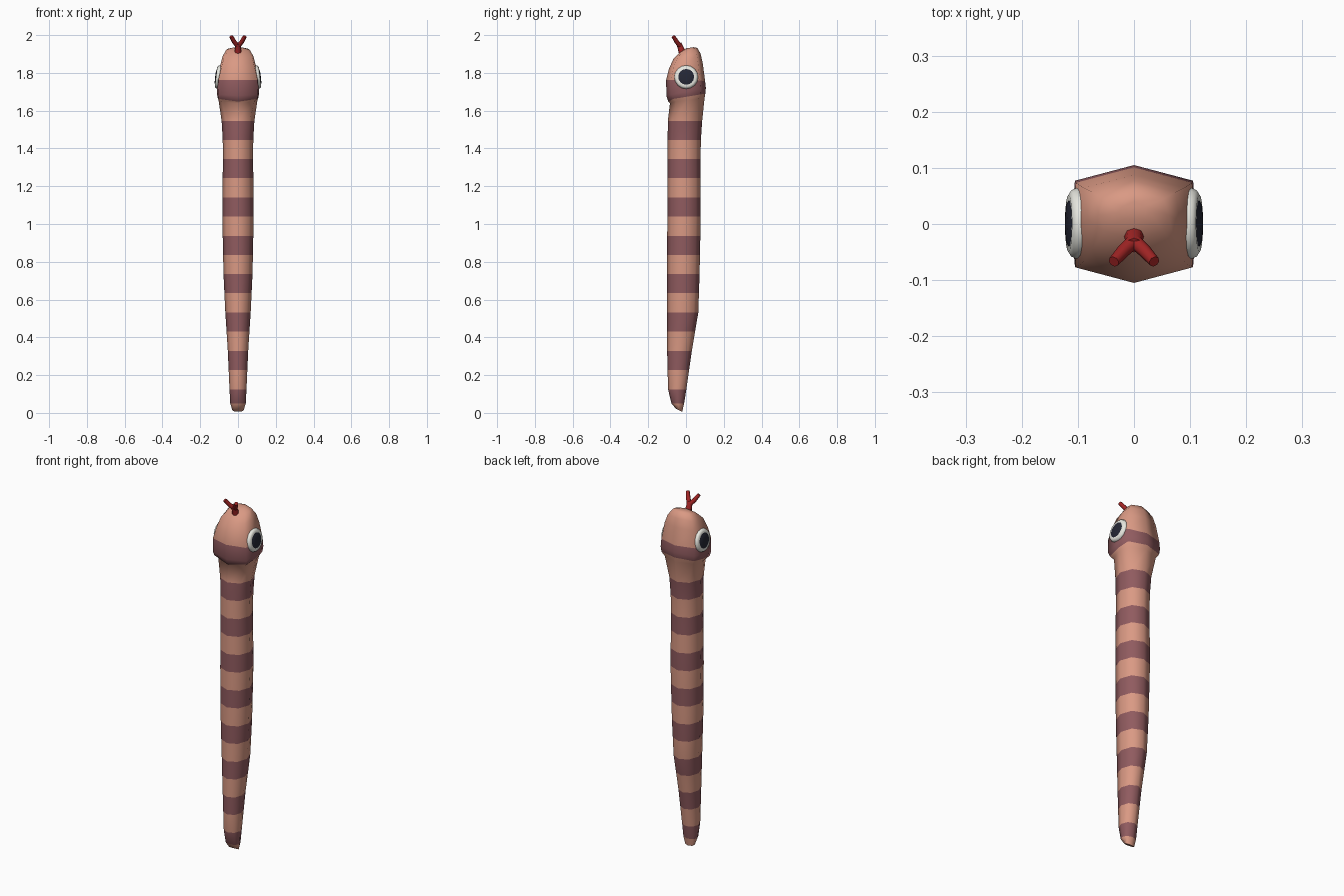
import bpy
import bmesh
from math import sin, cos, pi, radians
from mathutils import Matrix, Vector

cube = bpy.data.objects.get("Cube")
if cube:
    bpy.data.objects.remove(cube)


def material(name, rgb):
    m = bpy.data.materials.new(name)
    m.use_nodes = True
    m.diffuse_color = (*rgb, 1)
    m.node_tree.nodes["Principled BSDF"].inputs["Base Color"].default_value = (*rgb, 1)
    return m


SKIN = material("salmon skin", (0.70, 0.32, 0.23))
STRIPE = material("dusky stripe", (0.28, 0.105, 0.115))
RED = material("tongue red", (0.36, 0.018, 0.018))
WHITE = material("eye white", (0.80, 0.80, 0.74))
PUPIL = material("pupil navy", (0.018, 0.02, 0.035))


def finish(bm, name, mats, angle):
    bmesh.ops.recalc_face_normals(bm, faces=bm.faces)
    mesh = bpy.data.meshes.new(name)
    bm.to_mesh(mesh)
    bm.free()
    obj = bpy.data.objects.new(name, mesh)
    bpy.context.collection.objects.link(obj)
    for m in mats:
        mesh.materials.append(m)
    bpy.ops.object.select_all(action="DESELECT")
    obj.select_set(True)
    bpy.context.view_layer.objects.active = obj
    bpy.ops.object.shade_smooth_by_angle(angle=radians(angle))
    return obj


def loft(bm, loops, colours):
    """Bridge closed loops of points; colours gives one slot per band."""
    rings = [[bm.verts.new(p) for p in loop] for loop in loops]
    n = len(rings[0])
    for a, b, c in zip(rings, rings[1:], colours):
        for i in range(n):
            j = (i + 1) % n
            bm.faces.new((a[i], a[j], b[j], b[i])).material_index = c
    bm.faces.new(rings[0]).material_index = colours[0]
    bm.faces.new(rings[-1]).material_index = colours[-1]


# Body profile: height, half width, front y, back y
BODY = [(0.125, 0.045, -0.095, 0.002), (0.33, 0.054, -0.10, 0.031),
        (0.53, 0.067, -0.10, 0.065), (0.74, 0.077, -0.10, 0.072),
        (1.04, 0.083, -0.099, 0.078), (1.35, 0.08, -0.098, 0.077),
        (1.46, 0.081, -0.097, 0.079), (1.55, 0.087, -0.096, 0.086)]


def body_at(z):
    for lo, hi in zip(BODY, BODY[1:]):
        if z <= hi[0]:
            t = (z - lo[0]) / (hi[0] - lo[0])
            return [a + (b - a) * t for a, b in zip(lo, hi)][1:]
    return BODY[-1][1:]


def ring(half, front, back, z_front, z_back, cx=0.72, cy=0.72, chin=0):
    """Eight-sided ring; cx, cy place its corners, chin lowers its front point."""
    section = [(0, -1), (cx, -cy), (1, 0), (cx, cy), (0, 1), (-cx, cy), (-1, 0), (-cx, -cy)]
    mid, depth = (front + back) / 2, (back - front) / 2
    z_mid, z_half = (z_front + z_back) / 2, (z_back - z_front) / 2
    points = [(half * sx, mid + depth * sy, z_mid + z_half * sy) for sx, sy in section]
    points[0] = (0, front, z_front - chin)
    return points


# Tail tip
loops = [ring(0.030, -0.054, -0.020, 0.022, 0.006), ring(0.041, -0.077, -0.010, 0.05, 0.05)]
colours = [0]
# Banded trunk, with a ring at every stripe edge
for k in range(8):
    top = 0.125 + 0.203 * k
    if k:
        bottom = top - 0.1
        loops.append(ring(*body_at(bottom), bottom, bottom))
        colours.append(0)
    loops.append(ring(*body_at(top), top, top))
    colours.append(1)
# Neck, jaw band and head: half width, front y, back y, front z, back z, corner, chin, colour below
for half, front, back, zf, zb, corner, chin, colour in [
        (0.103, -0.085, 0.098, 1.645, 1.665, 0.84, 0.006, 0),
        (0.109, -0.094, 0.102, 1.658, 1.69, 0.93, 0.010, 0),
        (0.112, -0.104, 0.105, 1.68, 1.72, 0.94, 0, 1),
        (0.110, -0.105, 0.101, 1.763, 1.758, 0.94, 0, 1),
        (0.095, -0.091, 0.088, 1.82, 1.855, 0.94, 0, 0),
        (0.081, -0.066, 0.077, 1.876, 1.902, 0.92, 0, 0),
        (0.062, -0.028, 0.060, 1.913, 1.932, 0.84, 0, 0),
        (0.028, 0.0, 0.040, 1.930, 1.936, 0.72, 0, 0)]:
    loops.append(ring(half, front, back, zf, zb, corner, corner * 0.78, chin))
    colours.append(colour)
bm = bmesh.new()
loft(bm, loops, colours)
finish(bm, "striped_body", [SKIN, STRIPE], 80)

# Eyes: turned profile of depth and radius, leaning with the head
EYE = [(-0.012, 0.060), (0.004, 0.063), (0.013, 0.059), (0.018, 0.051),
       (0.017, 0.042), (0.020, 0.036), (0.022, 0.018)]
for name, side in (("left_eye", 1), ("right_eye", -1)):
    bm = bmesh.new()
    loft(bm, [[(d, r * cos(2 * pi * i / 16), r * sin(2 * pi * i / 16)) for i in range(16)]
              for d, r in EYE], [0, 0, 0, 0, 1, 1])
    lean = Matrix.Translation((0.099, 0.001, 1.777)) @ Matrix.Rotation(radians(-7), 4, "Y")
    bm.transform(Matrix.Diagonal((side, 1, 1, 1)) @ lean)
    finish(bm, name, [WHITE, PUPIL], 60)


def tube(bm, points, radii, sides=8):
    points = [Vector(p) for p in points]
    loops = []
    for i, (p, r) in enumerate(zip(points, radii)):
        axis = points[min(i + 1, len(points) - 1)] - points[max(i - 1, 0)]
        turn = axis.to_track_quat("Z", "Y")
        loops.append([p + turn @ Vector((r * cos(2 * pi * s / sides), r * sin(2 * pi * s / sides), 0))
                      for s in range(sides)])
    loft(bm, loops, [0] * (len(points) - 1))


# Forked tongue: one stem and two mirrored prongs
bm = bmesh.new()
tube(bm, [(0, -0.018, 1.90), (0, -0.028, 1.932), (0, -0.038, 1.955)], [0.019, 0.016, 0.014])
for side in (-1, 1):
    tube(bm, [(side * 0.002, -0.032, 1.943), (side * 0.019, -0.048, 1.963),
              (side * 0.036, -0.067, 1.993)], [0.013, 0.012, 0.010])
finish(bm, "forked_tongue", [RED], 60)
